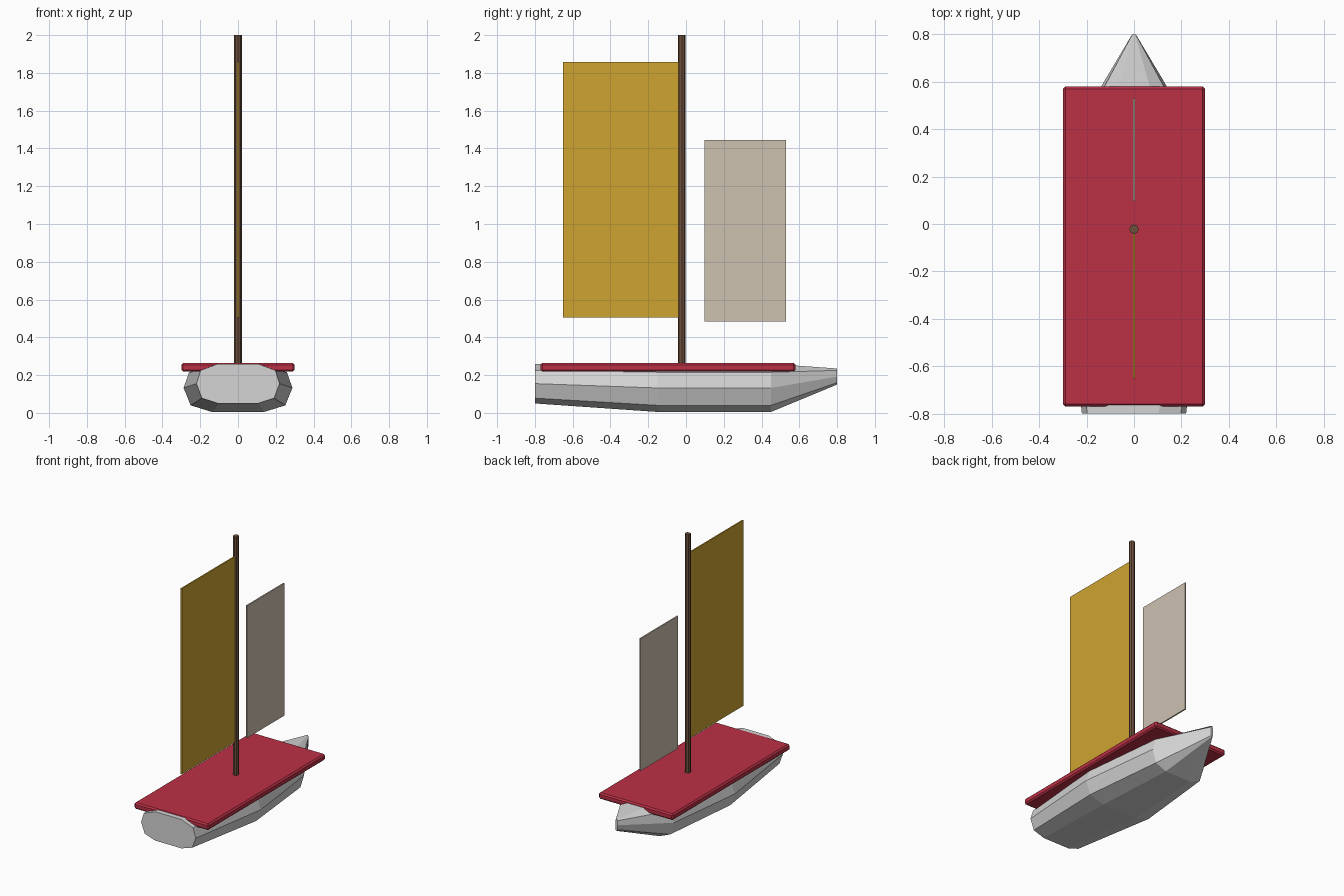
import bpy
import bmesh

cube = bpy.data.objects.get("Cube")
if cube:
    bpy.data.objects.remove(cube, do_unlink=True)


def material(name, rgb):
    m = bpy.data.materials.new(name)
    m.use_nodes = True
    m.diffuse_color = (*rgb, 1)
    m.node_tree.nodes["Principled BSDF"].inputs["Base Color"].default_value = (*rgb, 1)
    return m


grey = material("hull grey", (0.66, 0.66, 0.66))
red = material("deck red", (0.5, 0.03, 0.06))
brown = material("mast brown", (0.15, 0.08, 0.045))
gold = material("mainsail gold", (0.62, 0.37, 0.03))
cream = material("jib cream", (0.61, 0.54, 0.44))


def finish(bm, name, mat):
    bmesh.ops.recalc_face_normals(bm, faces=bm.faces[:])
    mesh = bpy.data.meshes.new(name)
    bm.to_mesh(mesh)
    bm.free()
    mesh.materials.append(mat)
    ob = bpy.data.objects.new(name, mesh)
    bpy.context.collection.objects.link(ob)
    return ob


def box(name, lo, hi, mat):
    bm = bmesh.new()
    bmesh.ops.create_cube(bm, size=1)
    for v in bm.verts:
        v.co = [(a + b) / 2 + c * (b - a) for a, b, c in zip(lo, hi, v.co)]
    return finish(bm, name, mat)


# Hull: ten-sided sections lofted from stern to bow
# Each station: y, half width, five heights from keel to top
stations = [
    (-0.8, 0.22, (0.05, 0.078, 0.155, 0.225, 0.26)),
    (-0.15, 0.288, (0.005, 0.04, 0.132, 0.215, 0.26)),
    (0.45, 0.216, (0.005, 0.04, 0.132, 0.215, 0.26)),
    (0.8, 0.008, (0.15, 0.16, 0.192, 0.225, 0.235)),
]
fractions = (0.48, 0.87, 1, 0.9, 0.48)
bm = bmesh.new()
rings = []
for y, w, heights in stations:
    half = [(f * w, z) for f, z in zip(fractions, heights)]
    outline = half + [(-x, z) for x, z in reversed(half)]
    rings.append([bm.verts.new((x, y, z)) for x, z in outline])
for a, b in zip(rings, rings[1:]):
    for i in range(len(a)):
        j = (i + 1) % len(a)
        bm.faces.new((a[i], a[j], b[j], b[i]))
bm.faces.new(rings[0])
bm.faces.new(rings[-1])
finish(bm, "hull", grey)

# Deck: flat slab with chamfered edges
deck = box("deck", (-0.3, -0.77, 0.218), (0.3, 0.58, 0.264), red)
bevel = deck.modifiers.new("chamfer", "BEVEL")
bevel.width = 0.01
bevel.segments = 1

# Mast
bm = bmesh.new()
bmesh.ops.create_cone(bm, cap_ends=True, segments=8, radius1=0.02, radius2=0.02, depth=1.76)
bmesh.ops.translate(bm, verts=bm.verts[:], vec=(0, -0.022, 1.12))
finish(bm, "mast", brown)

# Sails
box("mainsail", (-0.005, -0.652, 0.506), (0.005, -0.03, 1.857), gold)
box("jib", (-0.005, 0.097, 0.483), (0.005, 0.53, 1.446), cream)
